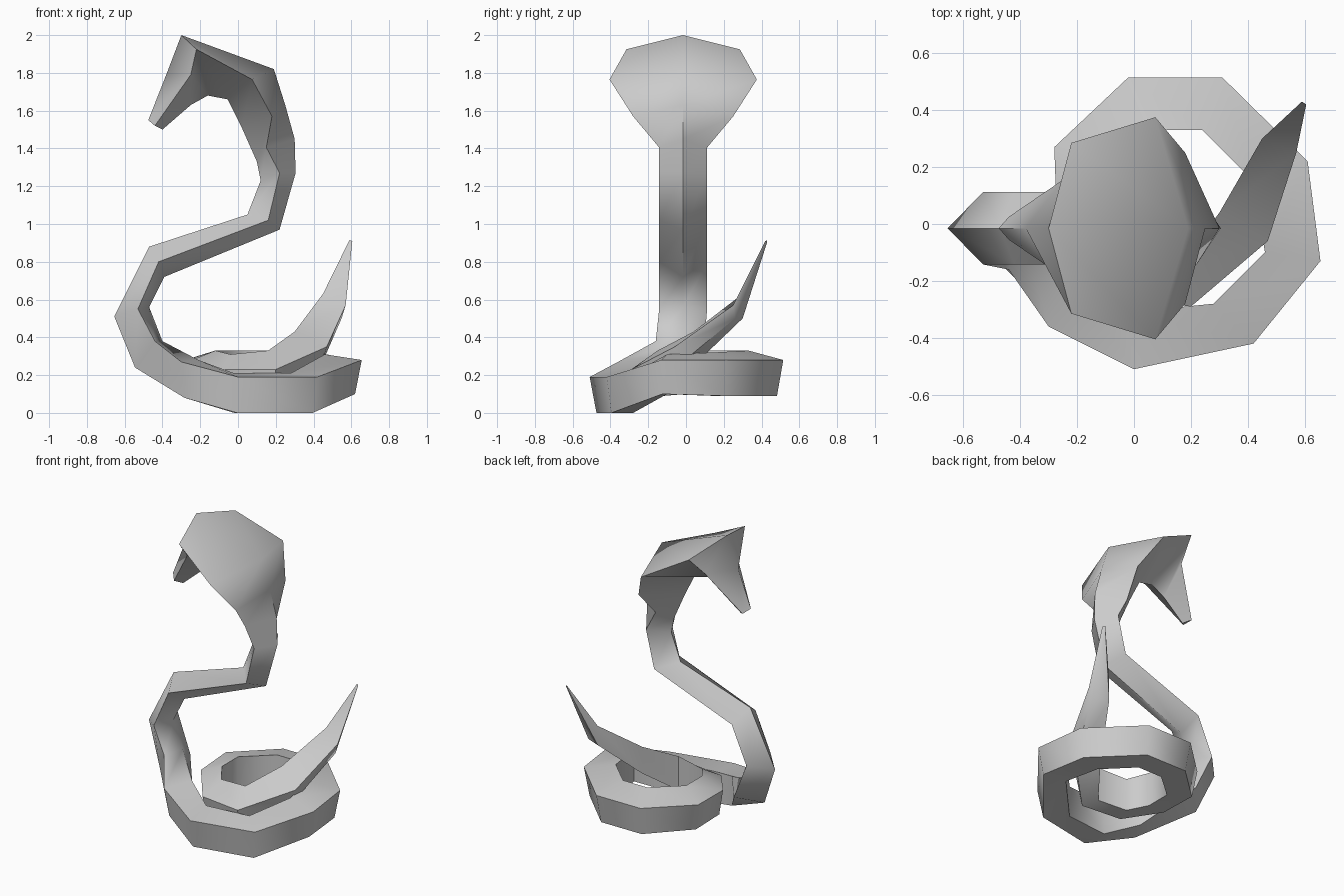
import bpy, bmesh, math

YC = -0.015  # centre line of the raised body

# raised body rings: back x,z | side x,z | belly x,z | half width
raised = [
    (-0.475, 1.55, -0.44, 1.52, -0.40, 1.50, 0.04),   # snout
    (-0.38, 1.79, -0.25, 1.79, -0.25, 1.63, 0.17),    # brow
    (-0.30, 2.00, -0.22, 1.925, -0.16, 1.68, 0.30),   # crown of hood
    (0.19, 1.82, 0.075, 1.765, -0.055, 1.66, 0.39),   # widest hood
    (0.25, 1.63, 0.18, 1.57, 0.02, 1.51, 0.265),
    (0.30, 1.45, 0.15, 1.405, 0.10, 1.33, 0.127),     # neck
    (0.305, 1.27, 0.22, 1.27, 0.12, 1.23, 0.127),
    (0.22, 0.97, 0.16, 1.02, 0.05, 1.05, 0.127),
    (-0.39, 0.72, -0.42, 0.80, -0.47, 0.88, 0.127),
    (-0.47, 0.56, -0.53, 0.55, -0.655, 0.51, 0.127),
]

# coil and tail rings: outer x,y | inner x,y | bottom z | outer top z | inner top z
coil = [
    (-0.30, -0.36, -0.21, -0.19, 0.08, 0.27, 0.28),
    (0.00, -0.51, -0.02, -0.31, 0.00, 0.19, 0.21),
    (0.42, -0.42, 0.28, -0.28, 0.00, 0.19, 0.21),
    (0.655, -0.13, 0.46, -0.10, 0.10, 0.28, 0.31),
    (0.61, 0.22, 0.42, 0.15, 0.09, 0.28, 0.32),
    (0.31, 0.515, 0.24, 0.33, 0.09, 0.28, 0.33),
    (-0.02, 0.515, 0.06, 0.33, 0.09, 0.28, 0.33),
    (-0.28, 0.27, -0.12, 0.17, 0.10, 0.28, 0.33),
]
tail = [
    (-0.27, -0.01, -0.12, 0.00, 0.10, 0.27, 0.33),
    (-0.09, -0.25, -0.04, -0.12, 0.09, 0.23, 0.31),
    (0.20, -0.29, 0.16, -0.15, 0.10, 0.23, 0.33),
    (0.47, -0.06, 0.30, 0.04, 0.25, 0.35, 0.43),
    (0.57, 0.25, 0.45, 0.30, 0.50, 0.57, 0.63),
    (0.605, 0.42, 0.59, 0.43, 0.905, 0.91, 0.915),
]


def raised_ring(ax, az, sx, sz, cx, cz, w):
    return [(ax, YC, az), (sx, YC - w, sz), (cx, YC, cz), (sx, YC + w, sz)]


def coil_ring(ox, oy, ix, iy, z0, zo, zi):
    # outer wall leans in slightly towards the bottom
    bx, by = ox + (ix - ox) * 0.18, oy + (iy - oy) * 0.18
    return [(ix, iy, zi), (ox, oy, zo), (bx, by, z0), (ix, iy, z0)]


rings = [raised_ring(*r) for r in raised]
# turn from the raised body into the coil
rings.append([(-0.40, -0.02, 0.38), (-0.44, -0.16, 0.38),
              (-0.545, -0.06, 0.24), (-0.42, 0.09, 0.30)])
rings += [coil_ring(*r) for r in coil + tail]

# skin the rings into one tapering four-sided body
bm = bmesh.new()
loops = [[bm.verts.new(p) for p in ring] for ring in rings]
for a, b in zip(loops, loops[1:]):
    for i in range(4):
        j = (i + 1) % 4
        bm.faces.new((a[i], a[j], b[j], b[i]))
bm.faces.new(loops[0])
bm.faces.new(loops[-1])
bmesh.ops.recalc_face_normals(bm, faces=bm.faces)

mesh = bpy.data.meshes.new("snake_body")
bm.to_mesh(mesh)
bm.free()
snake = bpy.data.objects.new("snake_body", mesh)
bpy.context.collection.objects.link(snake)
bpy.context.view_layer.objects.active = snake
snake.select_set(True)
bpy.ops.object.shade_smooth_by_angle(angle=math.radians(50))
